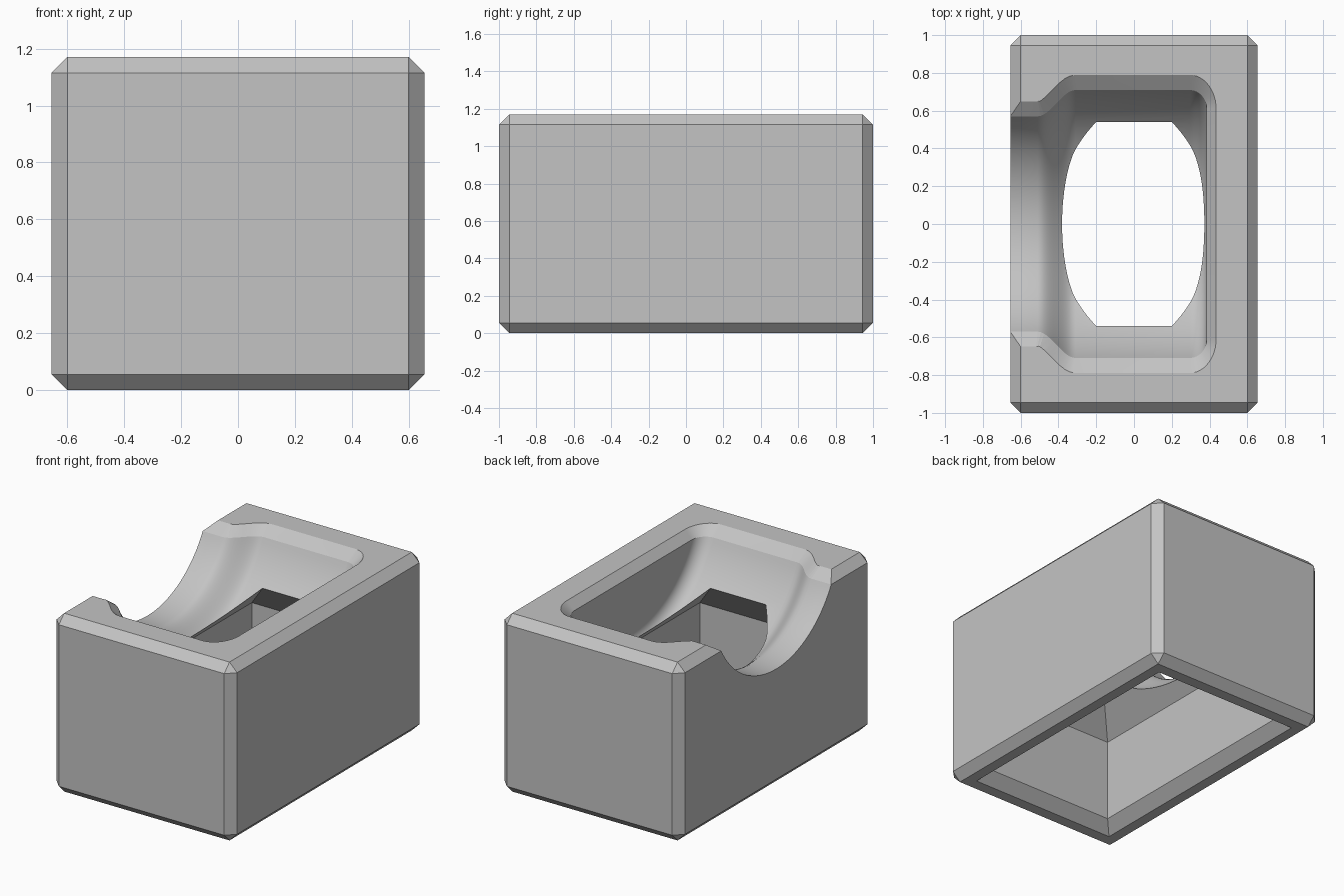
import bpy, bmesh, math
from mathutils import Vector

old = bpy.data.objects.get("Cube")
if old:
    bpy.data.objects.remove(old, do_unlink=True)

HALF_X, HALF_Y, HEIGHT, CHAMFER = 0.655, 1.0, 1.17, 0.055
AXIS_Z = 1.43                      # axis of the round cradle, along x
LIP_Z = HEIGHT - CHAMFER
DROP = AXIS_Z - LIP_Z

grey = bpy.data.materials.new("plain_grey")
grey.use_nodes = True
colour = (0.55, 0.55, 0.55, 1)
grey.diffuse_color = colour
grey.node_tree.nodes["Principled BSDF"].inputs["Base Color"].default_value = colour


def make_object(name, bm):
    bmesh.ops.recalc_face_normals(bm, faces=bm.faces)
    mesh = bpy.data.meshes.new(name)
    bm.to_mesh(mesh)
    bm.free()
    mesh.materials.append(grey)
    obj = bpy.data.objects.new(name, mesh)
    bpy.context.collection.objects.link(obj)
    return obj


def loft(name, rings, lipped=False):
    """Closed solid through rings with equal point counts."""
    bm = bmesh.new()
    loops = [[bm.verts.new(p) for p in ring] for ring in rings]
    n = len(loops[0])
    for a, b in zip(loops, loops[1:]):
        for i in range(n):
            j = (i + 1) % n
            bm.faces.new((a[i], a[j], b[j], b[i]))
    for end in (loops[0], loops[-1]):
        if lipped:                 # arc and lip are capped separately
            bm.faces.new(end[1:-1])
            bm.faces.new((end[0], end[1], end[-2], end[-1]))
        else:
            bm.faces.new(end)
    bmesh.ops.triangulate(bm, faces=bm.faces[:])
    return make_object(name, bm)


def volume(mesh):
    bm = bmesh.new()
    bm.from_mesh(mesh)
    result = bm.calc_volume()
    bm.free()
    return result


def cut(target, cutter):
    """Subtract the cutter with the first solver that works in this build."""
    before = volume(target.data)
    mod = target.modifiers.new("cut", 'BOOLEAN')
    mod.operation = 'DIFFERENCE'
    mod.object = cutter
    for solver in ('MANIFOLD', 'EXACT', 'FLOAT'):
        mod.solver = solver
        bpy.context.view_layer.update()
        graph = bpy.context.evaluated_depsgraph_get()
        mesh = bpy.data.meshes.new_from_object(target.evaluated_get(graph))
        if 0.2 * before < volume(mesh) < 0.99 * before:
            target.data = mesh
            break
    target.modifiers.remove(mod)
    bpy.data.objects.remove(cutter, do_unlink=True)


# Outer block with chamfered edges
bm = bmesh.new()
bmesh.ops.create_cube(bm, size=1)
for v in bm.verts:
    v.co = Vector((v.co.x * 2 * HALF_X, v.co.y * 2 * HALF_Y, (v.co.z + 0.5) * HEIGHT))
bmesh.ops.bevel(bm, geom=bm.edges[:], offset=CHAMFER, segments=1, affect='EDGES')
block = make_object("holder_block", bm)

# Radius of the cradle along x: side notch, soft step, main bowl, rounded end
NOTCH_R, BOWL_R, FILLET, END_X, STEPS = 0.651, 0.776, 0.09, 0.385, 12
profile = [(-0.8, NOTCH_R), (-0.6, NOTCH_R)]
for i in range(STEPS + 1):
    t = i / STEPS
    profile.append((-0.51 + 0.2 * t, NOTCH_R + (BOWL_R - NOTCH_R) * t * t * (3 - 2 * t)))
for i in range(STEPS + 1):
    a = math.pi / 2 * i / STEPS
    profile.append((END_X - FILLET + FILLET * math.sin(a),
                    BOWL_R - FILLET * (1 - math.cos(a))))

# Each section is an arc up to the lip line, then a slope carried past the top
outline = [Vector((x, math.sqrt(r * r - DROP * DROP))) for x, r in profile]
ARC = 48
rings = []
for i, (x, r) in enumerate(profile):
    if i == 0:
        normal = Vector((0, 1))
    elif i == len(profile) - 1:
        normal = Vector((1, 0))
    else:
        d = (outline[i + 1] - outline[i - 1]).normalized()
        normal = Vector((-d.y, d.x))
    lip_x = x + normal.x * 0.1
    lip_y = outline[i].y + normal.y * 0.16
    lip_z = LIP_Z + 2 * CHAMFER
    half = math.acos(DROP / r)
    angles = [half * (1 - 2 * k / ARC) for k in range(ARC + 1)]
    arc = [(x, r * math.sin(a), AXIS_Z - r * math.cos(a)) for a in angles]
    rings.append([(lip_x, lip_y, lip_z)] + arc + [(lip_x, -lip_y, lip_z)])
cradle = loft("cradle_cutter", rings, lipped=True)


# Hollow underside: flared mouth, straight walls, hipped ceiling
def rectangle(x, y, z):
    return [(x, y, z), (-x, y, z), (-x, -y, z), (x, -y, z)]


hollow = loft("hollow_cutter", [rectangle(0.60, 0.94, -0.07), rectangle(0.46, 0.80, 0.07),
                                rectangle(0.46, 0.80, 0.61), rectangle(0.20, 0.54, 0.873)])

cut(block, hollow)
cut(block, cradle)

# Smooth the curved cradle, keep the chamfers crisp
bpy.ops.object.select_all(action='DESELECT')
bpy.context.view_layer.objects.active = block
block.select_set(True)
bpy.ops.object.shade_smooth_by_angle(angle=math.radians(22))
